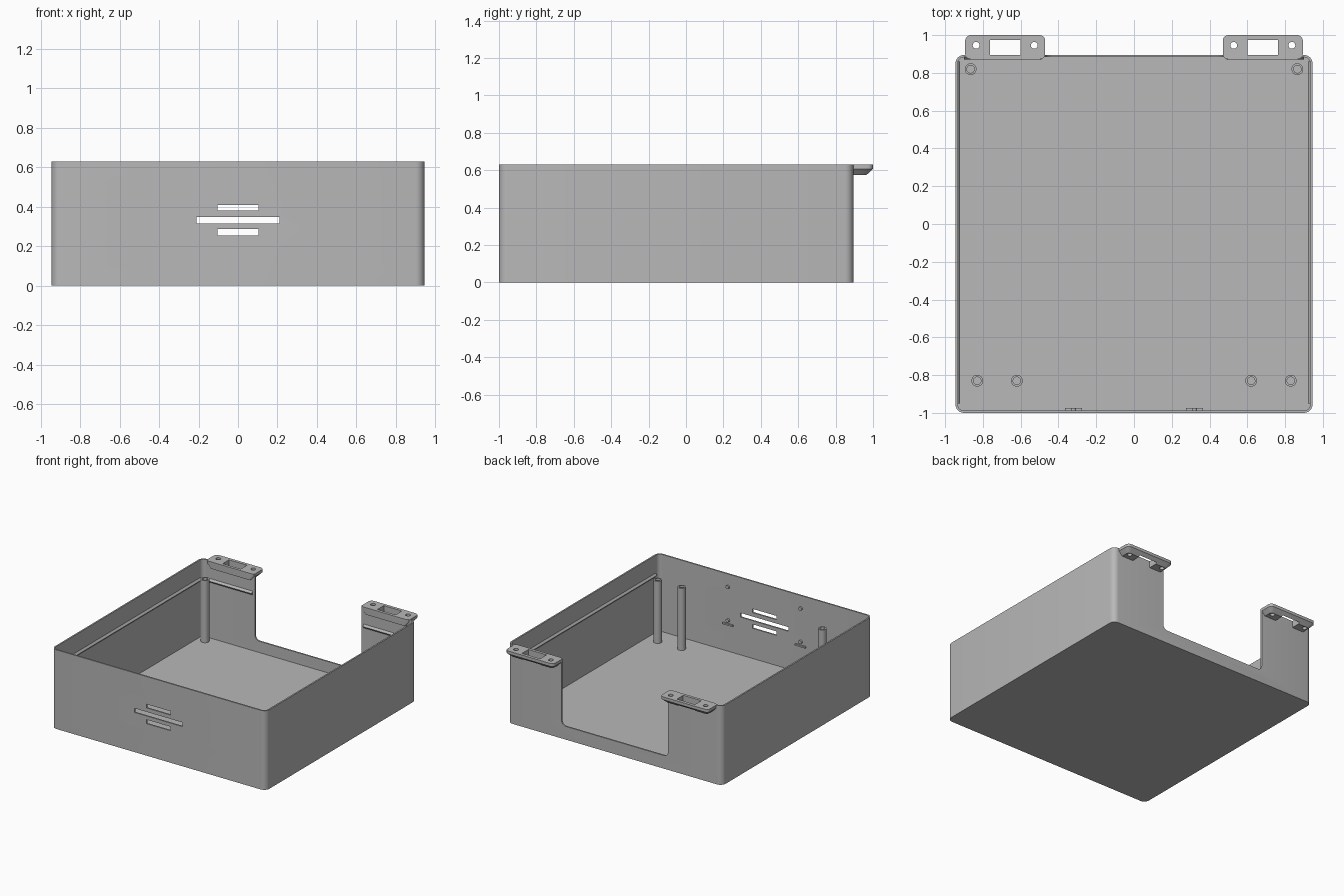
import bpy, bmesh, math
from mathutils import Vector

if "Cube" in bpy.data.objects:
    bpy.data.objects.remove(bpy.data.objects["Cube"], do_unlink=True)

grey = bpy.data.materials.new("plain grey")
grey.use_nodes = True
COLOUR = (0.48, 0.48, 0.48, 1)
grey.diffuse_color = COLOUR
grey.node_tree.nodes["Principled BSDF"].inputs["Base Color"].default_value = COLOUR

# main sizes
W, FRONT, BACK, H = 0.945, -1.0, 0.895, 0.63
WALL, FLOOR = 0.012, 0.015
NOTCH = 0.47


def rounded(x0, x1, y0, y1, r, steps=6):
    """Outline of a rectangle with rounded corners."""
    pts = []
    centres = [(x1 - r, y1 - r), (x0 + r, y1 - r), (x0 + r, y0 + r), (x1 - r, y0 + r)]
    for q, (cx, cy) in enumerate(centres):
        for i in range(steps + 1):
            a = (q + i / steps) * math.pi / 2
            pts.append((cx + r * math.cos(a), cy + r * math.sin(a)))
    return pts


def circle(cx, cy, r, n=24):
    return [(cx + r * math.cos(k * math.tau / n), cy + r * math.sin(k * math.tau / n))
            for k in range(n)]


def upright(p, h):
    return Vector((p[0], p[1], h))


def frontward(p, h):
    return Vector((p[0], h, p[1]))


def loft(name, rings, place=upright):
    """Closed solid through (outline, height) rings."""
    bm = bmesh.new()
    loops = [[bm.verts.new(place(p, h)) for p in pts] for pts, h in rings]
    for a, b in zip(loops, loops[1:]):
        for i in range(len(a)):
            j = (i + 1) % len(a)
            bm.faces.new((a[i], a[j], b[j], b[i]))
    bm.faces.new(loops[0])
    bm.faces.new(loops[-1])
    bmesh.ops.recalc_face_normals(bm, faces=bm.faces)
    mesh = bpy.data.meshes.new(name)
    bm.to_mesh(mesh)
    bm.free()
    mesh.materials.append(grey)
    ob = bpy.data.objects.new(name, mesh)
    bpy.context.collection.objects.link(ob)
    return ob


def prism(name, pts, a, b, place=upright):
    return loft(name, [(pts, a), (pts, b)], place)


def rect(x0, x1, y0, y1):
    return [(x0, y0), (x1, y0), (x1, y1), (x0, y1)]


def activate(ob):
    bpy.ops.object.select_all(action='DESELECT')
    ob.select_set(True)
    bpy.context.view_layer.objects.active = ob


def cut(ob, cutters):
    activate(ob)
    for c in cutters:
        c.hide_render = True
        mod = ob.modifiers.new("cut", 'BOOLEAN')
        mod.operation, mod.solver, mod.object = 'DIFFERENCE', 'EXACT', c
        bpy.ops.object.modifier_apply(modifier=mod.name)
        bpy.data.objects.remove(c, do_unlink=True)


def smooth(ob):
    activate(ob)
    bpy.ops.object.shade_smooth_by_angle(angle=math.radians(30))


# open tray with a rear opening and three front slots
tray = prism("tray", rounded(-W, W, FRONT, BACK, 0.045), 0, H)
cutters = [
    prism("cavity", rounded(-W + WALL, W - WALL, FRONT + WALL, BACK - WALL, 0.033), FLOOR, 1),
    prism("rear_opening", rounded(-NOTCH, NOTCH, 0.105, 1, 0.04), 0.8, 1, frontward),
]
for half, low, high in [(0.105, 0.38, 0.41), (0.21, 0.316, 0.349), (0.105, 0.255, 0.287)]:
    cutters.append(prism("slot", rect(-half, half, low, high), -1.1, -0.9, frontward))
cut(tray, cutters)
smooth(tray)

# hollow screw posts
for side in (-1, 1):
    for x, y in [(0.83, -0.83), (0.62, -0.83), (0.865, 0.82)]:
        post = prism("screw_post", circle(side * x, y, 0.031), FLOOR - 0.005, 0.51)
        cut(post, [prism("bore", circle(side * x, y, 0.02), FLOOR + 0.05, 0.6)])
        smooth(post)


def ridge(name, start, end, inward):
    """Snap ridge of triangular section along a wall."""
    inward = Vector(inward)
    section = [(-0.004, 0.453), (0.013, 0.473), (-0.004, 0.493)]
    start, end = Vector(start), Vector(end)
    loft(name, [(section, 0), (section, 1)],
         lambda p, t: start.lerp(end, t) + inward * p[0] + Vector((0, 0, p[1])))


for side in (-1, 1):
    inner = side * (W - WALL)
    ridge("side_ridge", (inner, -0.95, 0), (inner, 0.86, 0), (-side, 0, 0))
    ridge("back_ridge", (side * 0.9, BACK - WALL, 0), (side * 0.49, BACK - WALL, 0), (0, -1, 0))

# small shelves and locating pegs inside the front wall
inside = FRONT + WALL
for side in (-1, 1):
    x = side * 0.32
    prism("front_shelf", rect(x - 0.045, x + 0.045, 0.225, 0.237),
          inside - 0.004, inside + 0.013, frontward)
    for z in (0.262, 0.528):
        smooth(prism("front_peg", circle(x, z, 0.014, 16),
                     inside - 0.004, inside + 0.013, frontward))

# rear mounting tabs with bevelled undersides
for side in (-1, 1):
    cx = side * 0.682
    half, near, far = 0.212, 0.872, 1.0
    full = rounded(cx - half, cx + half, near, far, 0.03)
    small = rounded(cx - half + 0.03, cx + half - 0.03, near, far - 0.035, 0.02)
    tab = loft("mounting_tab", [(small, 0.575), (full, 0.607), (full, H)])
    holes = [prism("window", rect(cx - 0.08, cx + 0.08, BACK, 0.975), 0.5, 0.7)]
    for dx in (-0.154, 0.154):
        holes.append(prism("hole", circle(cx + dx, 0.946, 0.018), 0.5, 0.7))
    cut(tab, holes)
    smooth(tab)
